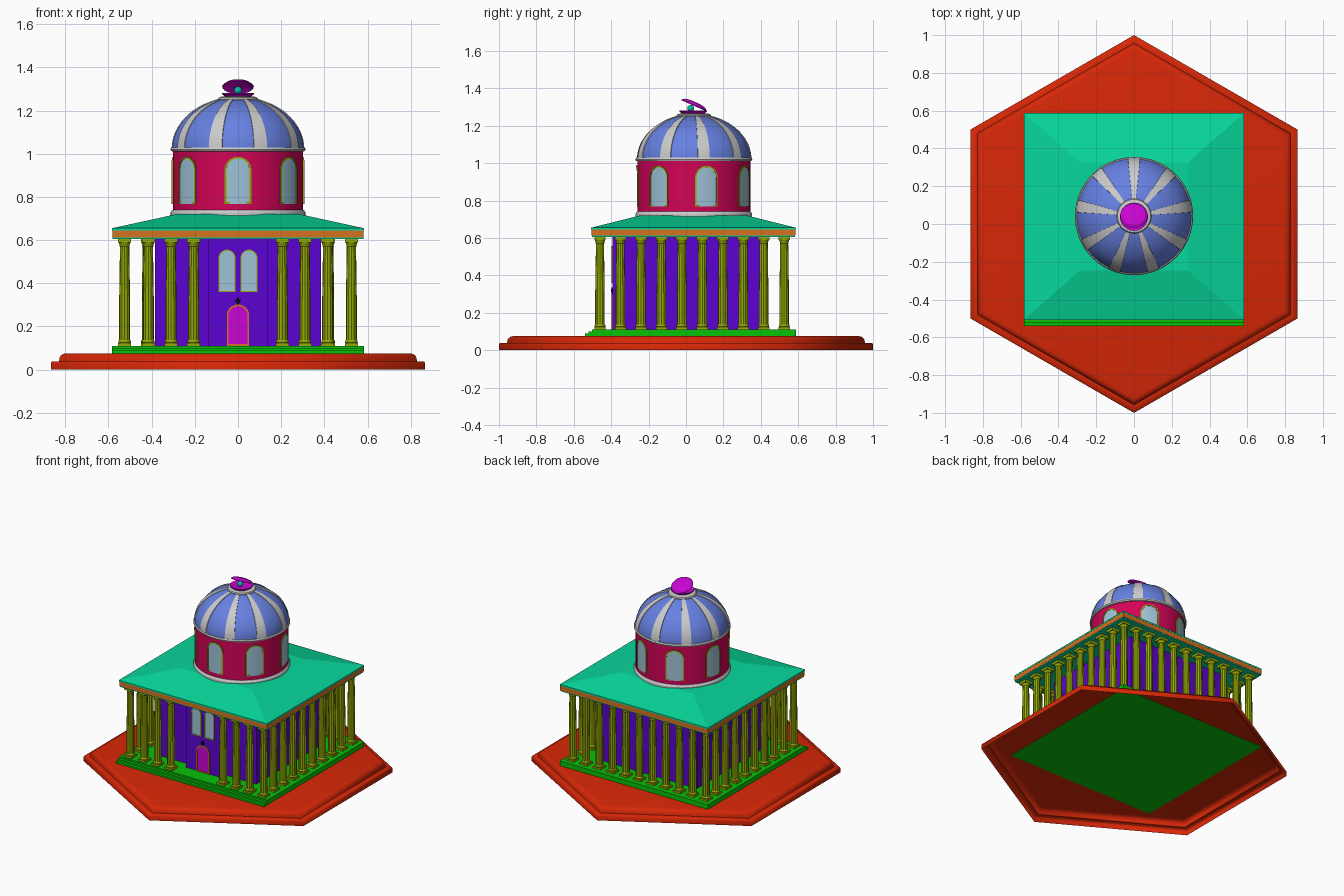
import bpy, bmesh
from math import sin, cos, pi, radians

if "Cube" in bpy.data.objects:
    bpy.data.objects.remove(bpy.data.objects["Cube"])

CY = 0.042                      # building centre in y
COL = dict(red=(.84, .17, .06), green=(.06, .75, .06), olive=(.58, .66, .05), purple=(.36, .04, .82),
           teal=(.06, .84, .6), orange=(.83, .44, .14), crimson=(.82, .04, .34), blue=(.4, .5, .88),
           magenta=(.78, .05, .82), glass=(.62, .76, .84), cyan=(.03, .75, .65), dark=(.05, .05, .1))
mats = {}


def make(name, verts, faces, color=None, smooth=0):
    me = bpy.data.meshes.new(name)
    me.from_pydata([tuple(v) for v in verts], [], faces)
    bm = bmesh.new()
    bm.from_mesh(me)
    bmesh.ops.recalc_face_normals(bm, faces=bm.faces)
    bm.to_mesh(me)
    bm.free()
    ob = bpy.data.objects.new(name, me)
    bpy.context.collection.objects.link(ob)
    if color:
        if color not in mats:
            mats[color] = bpy.data.materials.new(color)
            mats[color].diffuse_color = (*[c ** 2.2 for c in COL[color]], 1)
        me.materials.append(mats[color])
    if smooth:                  # smooth the round parts, keeping edges sharp
        bpy.ops.object.select_all(action='DESELECT')
        ob.select_set(True)
        bpy.context.view_layer.objects.active = ob
        bpy.ops.object.shade_smooth_by_angle(angle=radians(smooth))
    return ob


def box_geo(x0, x1, y0, y1, z0, z1):
    v = [(x, y, z) for x in (x0, x1) for y in (y0, y1) for z in (z0, z1)]
    return v, [(0, 1, 3, 2), (4, 6, 7, 5), (0, 4, 5, 1), (2, 3, 7, 6), (0, 2, 6, 4), (1, 5, 7, 3)]


def box(name, *a, color=None):
    return make(name, *box_geo(*a), color)


def lathe_geo(prof, n, off=0.0, flute=1.0):
    v = [(r * k * cos(off + 2 * pi * i / n), r * k * sin(off + 2 * pi * i / n), z)
         for r, z in prof for i in range(n) for k in [flute if i % 2 else 1]]
    f = [(j * n + i, j * n + (i + 1) % n, (j + 1) * n + (i + 1) % n, (j + 1) * n + i)
         for j in range(len(prof) - 1) for i in range(n)]
    f += [tuple(range(n)), tuple(range((len(prof) - 1) * n, len(prof) * n))]
    return v, f


def lathe(name, prof, n=64, y=CY, color=None):
    ob = make(name, *lathe_geo(prof, n), color, 25)
    ob.location.y = y
    return ob


def join_geo(parts):
    V, F = [], []
    for v, f in parts:
        F += [tuple(i + len(V) for i in q) for q in f]
        V += v
    return V, F


# arched opening: panel from vertical strips and a raised frame; place(x, z, d) maps to the wall
def arch(name, w, z0, z1, place, fill, trim, t=0.008):
    n, r = 14, w / 2 - t
    spring = z1 - w / 2
    v = []
    for i in range(n + 1):
        a = pi * i / n
        x = -r * cos(a)
        v += [place(x, z0, .003), place(x, spring + r * sin(a), .003)]
    f = [(2 * i, 2 * i + 2, 2 * i + 3, 2 * i + 1) for i in range(n)]
    make(name + "_panel", v, f, fill)
    path = []
    for rr, zb in ((w / 2, z0), (r, z0 + t)):
        path.append([(-rr, zb)] + [(-rr * cos(pi * i / n), spring + rr * sin(pi * i / n))
                                   for i in range(n + 1)] + [(rr, zb)])
    m = len(path[0])
    v = [place(*p, d) for pts, d in ((path[0], -.004), (path[0], .006), (path[1], .006), (path[1], -.004))
         for p in pts]
    f = [(k * m + i, k * m + (i + 1) % m, ((k + 1) % 4) * m + (i + 1) % m, ((k + 1) % 4) * m + i)
         for k in range(4) for i in range(m)]
    make(name + "_frame", v, f, trim)


# hexagonal terrace, an open shell underneath
v, f = lathe_geo([(1, 0), (1, .032), (.996, .037), (.958, .037), (.954, .055), (.947, .066),
                  (.935, .073), (.92, .076)], 6, pi / 2)
terrace = make("hexagon_base", v, [q for q in f if q != tuple(range(6))], "red", 62)

# floor platform with shallow front steps
PB = .0745
box("platform", -.583, .583, -.503, .587, PB, .11, color="green")
box("middle_step", -.583, .583, -.522, -.503, PB, .099, color="green")
box("lower_step", -.583, .583, -.541, -.522, PB, .088, color="green")

# inner hall and entrance bay
box("hall_walls", -.385, .385, CY - .385, CY + .385, .11, .61, color="purple")
FY = -.392
box("entrance_bay", -.137, .137, FY, -.3, .11, .61, color="purple")


def front(cx):
    return lambda x, z, d: (cx + x, FY - d, z)


arch("front_door", .104, .11, .302, front(0), "magenta", "orange")
for s in (-1, 1):
    arch(f"front_window_{s}", .08, .36, .556, front(s * .051), "glass", "olive", .005)
box("door_lamp", -.012, .012, FY - .008, FY, .312, .326, color="dark")
box("door_lamp_stem", -.004, .004, FY - .006, FY, .3, .335, color="dark")

# fluted columns around the hall
shaft = lathe_geo([(.0255, .137), (.0255, .3), (.0215, .575)], 24, 0, .93)
foot = lathe_geo([(.026, .122), (.029, .126), (.029, .132), (.026, .138)], 20)
cap = lathe_geo([(.0215, .568), (.024, .572), (.023, .578), (.028, .59)], 20)
column = join_geo([shaft, foot, cap, box_geo(-.03, .03, -.03, .03, .108, .123),
                   box_geo(-.03, .03, -.03, .03, .589, .608)])
YF, YB = -.46, .525
spots = [(s * x, YF) for s in (-1, 1) for x in (.525, .415, .31, .205)]
spots += [(s * .525, YF + (YB - YF) * i / 9) for s in (-1, 1) for i in range(1, 10)]
spots += [(-.525 + .105 * i, YB) for i in range(1, 10)]
first = make("column", *column, "olive", 25)
for i, (x, y) in enumerate(spots):
    ob = first if i == 0 else first.copy()
    if i:
        bpy.context.collection.objects.link(ob)
    ob.location = (x, y, 0)

# eaves, orange frieze and hipped roof with a flat top under the drum
box("eaves", -.58, .58, -.502, .584, .606, .65, color="teal")
box("frieze", -.582, .582, -.504, .586, .613, .645, color="orange")
v = []
for h, z in ((.583, .645), (.583, .655), (.285, .72)):
    c = CY - .002
    d = h - .036 * (h > .5)
    v += [(-h, c - d, z), (h, c - d, z), (h, c + d, z), (-h, c + d, z)]
make("hip_roof", v, [(0, 1, 2, 3), (8, 9, 10, 11)]
     + [(k + i, k + (i + 1) % 4, k + 4 + (i + 1) % 4, k + 4 + i) for k in (0, 4) for i in range(4)], "teal")

# drum with mouldings
R = .302
lathe("drum_base_ring", [(.312, .69), (.312, .728), (.308, .735), (.304, .74), (.29, .742)])
lathe("drum", [(R, .7), (R, 1.02)], color="crimson")
lathe("drum_top_ring", [(.295, 1.008), (.309, 1.012), (.313, 1.02), (.309, 1.029), (.29, 1.031)])


def on_drum(a0):
    def place(x, z, d):
        a = a0 + x / R
        return ((R + d) * sin(a), CY - (R + d) * cos(a), z)
    return place


for i in range(7):
    arch(f"drum_window_{i}", .122, .768, .986, on_drum(2 * pi * i / 7), "glass", "olive")

# dome with tapering ribs
A, B, Z = .304, .238, 1.022
angles = [radians(4.65 * i) for i in range(17)]
lathe("dome", [(A * cos(t), Z + B * sin(t)) for t in angles], 72, color="blue")
ribs = []
for k in range(9):
    c = 2 * pi * (k + .5) / 9 - pi / 2
    v = []
    for t in angles:
        for da, g in ((-.11, -.004), (-.105, .004), (0, .004), (.105, .004), (.11, -.004)):
            r = (A + g) * cos(t)
            v.append((r * cos(c + da), CY + r * sin(c + da), Z + (B + g) * sin(t)))
    ribs.append((v, [(5 * j + i, 5 * j + i + 1, 5 * j + i + 6, 5 * j + i + 5)
                     for j in range(16) for i in range(4)]))
make("dome_ribs", *join_geo(ribs), None, 25)
lathe("dome_crown_ring", [(.09, 1.245), (.092, 1.254), (.088, 1.261), (.074, 1.265)], 48)

# open shell finial holding a pearl
lower = [(.04, 1.262), (.062, 1.266), (.074, 1.276), (.074, 1.281), (.06, 1.275), (.03, 1.272)]
lathe("lower_shell", lower, 40, CY - .004, "magenta")
upper = lathe("upper_shell", [(.03, .009), (.055, .004), (.071, -.007), (.073, -.003), (.06, .008), (.03, .014)],
              40, color="magenta")
upper.location = (0, .045, 1.313)
upper.rotation_euler.x = radians(-24)
lathe("pearl", [(.018 * sin(pi * i / 12) + .0001, 1.293 - .018 * cos(pi * i / 12)) for i in range(13)],
      20, .025, "cyan")

for m in bpy.data.materials:
    if m.users and not m.is_grease_pencil:
        m.use_nodes = True
        m.node_tree.nodes["Principled BSDF"].inputs["Base Color"].default_value = m.diffuse_color
